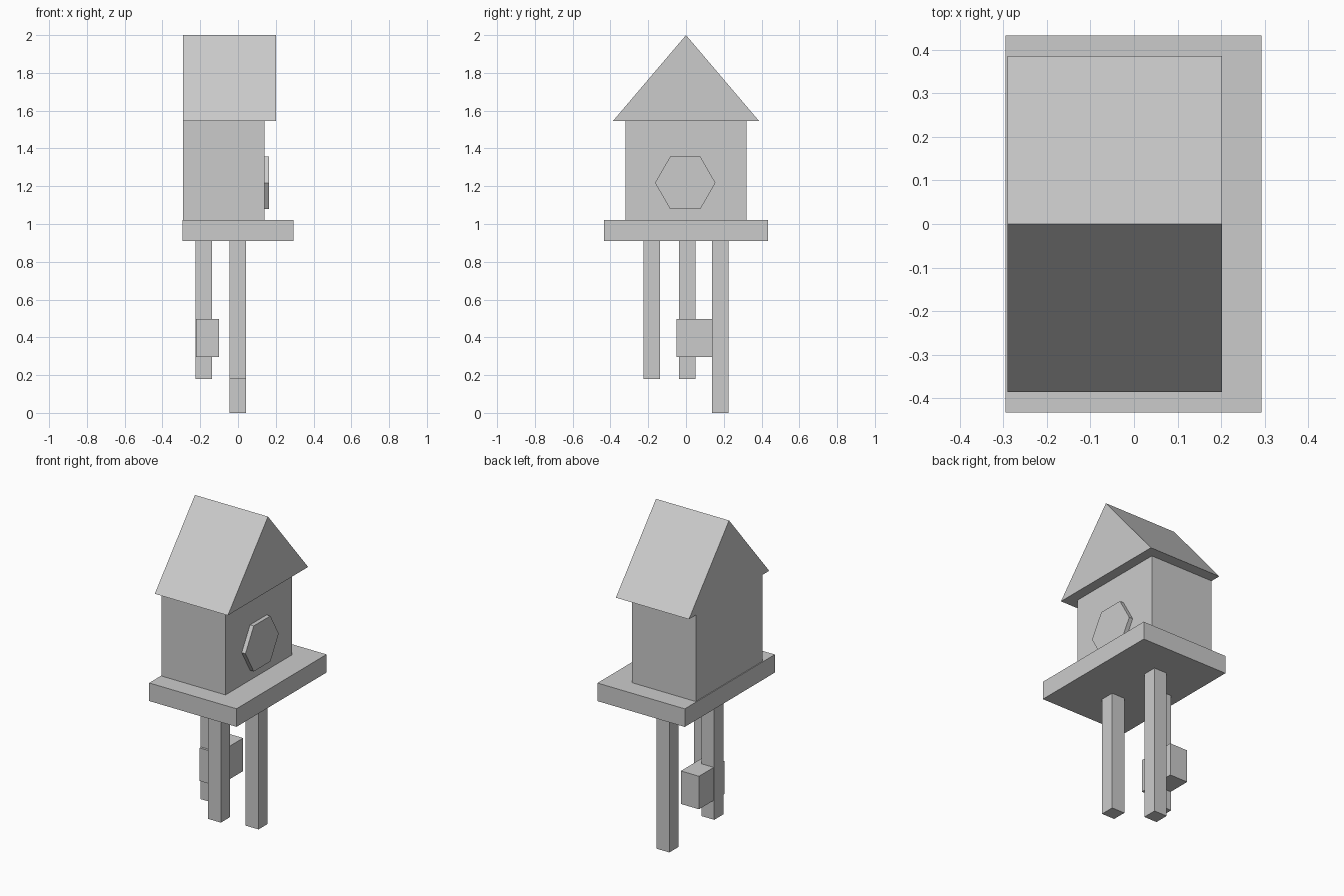
import bpy, bmesh, math
from mathutils import Matrix

if "Cube" in bpy.data.objects:
    bpy.data.objects.remove(bpy.data.objects["Cube"])


def new_object(name, bm):
    bmesh.ops.recalc_face_normals(bm, faces=bm.faces[:])
    mesh = bpy.data.meshes.new(name)
    bm.to_mesh(mesh)
    bm.free()
    obj = bpy.data.objects.new(name, mesh)
    bpy.context.collection.objects.link(obj)
    return obj


def box(name, x, y, z):
    """Box from (min, max) ranges on each axis."""
    bm = bmesh.new()
    bmesh.ops.create_cube(bm, size=1)
    for v in bm.verts:
        for i, (lo, hi) in enumerate((x, y, z)):
            v.co[i] = lo if v.co[i] < 0 else hi
    return new_object(name, bm)


def prism_x(name, profile, x0, x1):
    """Extrude a (y, z) profile along x."""
    bm = bmesh.new()
    face = bm.faces.new([bm.verts.new((x0, y, z)) for y, z in profile])
    ext = bmesh.ops.extrude_face_region(bm, geom=[face], use_keep_orig=True)
    moved = [g for g in ext["geom"] if isinstance(g, bmesh.types.BMVert)]
    bmesh.ops.transform(bm, matrix=Matrix.Translation((x1 - x0, 0, 0)), verts=moved)
    return new_object(name, bm)


# Platform and house
box("platform", (-0.295, 0.293), (-0.433, 0.433), (0.91, 1.02))
box("house_walls", (-0.29, 0.14), (-0.32, 0.32), (1.02, 1.546))
prism_x("gable_roof", [(-0.386, 1.546), (0.386, 1.546), (0, 2.0)], -0.29, 0.202)

# Six-sided door disc on the gable wall
door = [(-0.004 + 0.16 * math.cos(i * math.pi / 3),
         1.218 + 0.16 * math.sin(i * math.pi / 3)) for i in range(6)]
prism_x("round_door", door, 0.138, 0.165)

# Three legs: centre x, centre y, foot height
legs = {"front_leg": (-0.002, -0.181, 0.18),
        "side_leg": (-0.182, 0.007, 0.18),
        "back_leg": (-0.002, 0.182, 0.0)}
h = 0.0435
for name, (x, y, foot) in legs.items():
    box(name, (x - h, x + h), (y - h, y + h), (foot, 0.912))

# Small block fixed to the side leg
box("leg_block", (-0.222, -0.1), (-0.051, 0.192), (0.297, 0.498))
